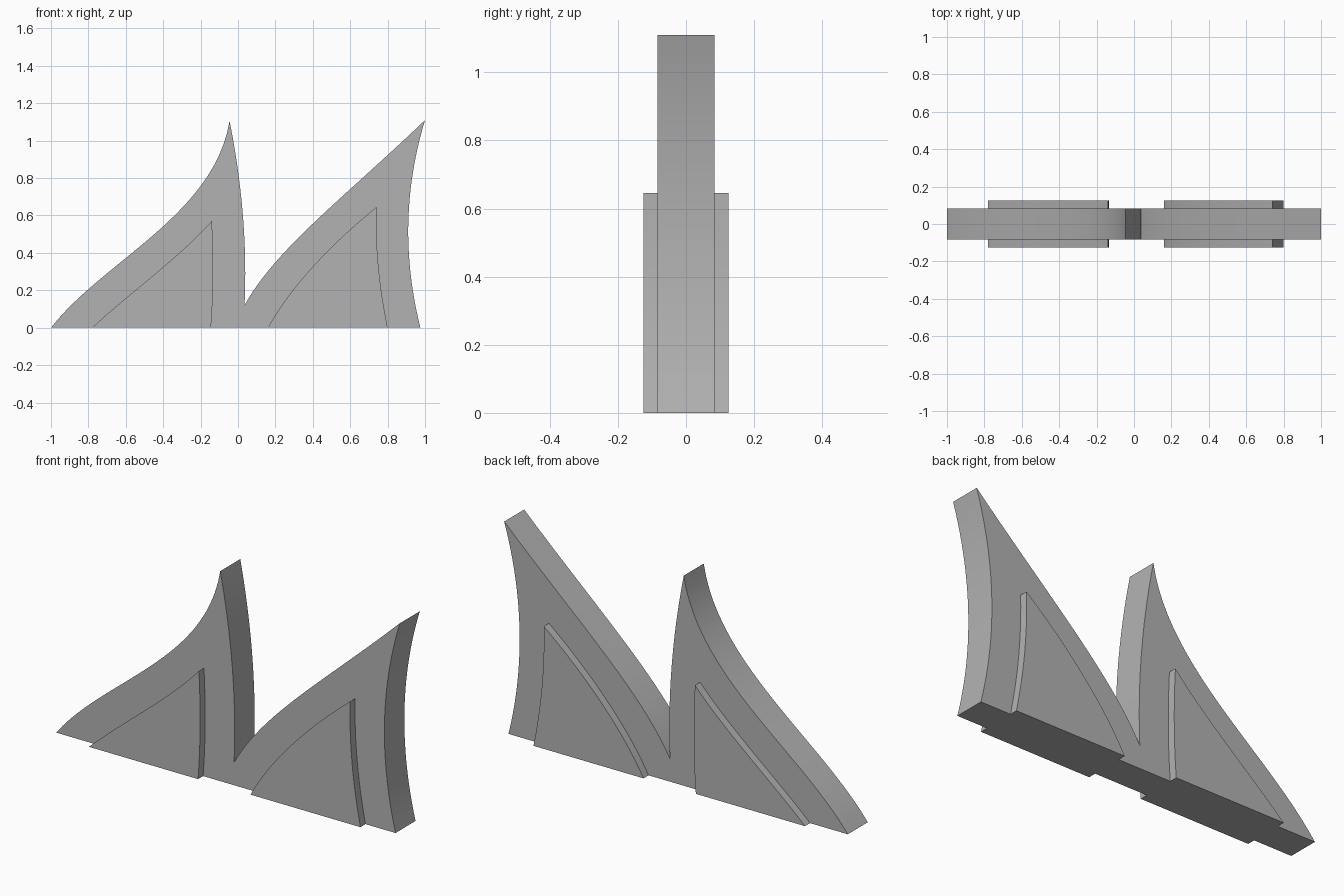
import bpy
import bmesh
from mathutils import Vector
from mathutils.geometry import interpolate_bezier

cube = bpy.data.objects.get("Cube")
if cube:
    bpy.data.objects.remove(cube)

GREY = (0.45, 0.45, 0.45, 1)
grey = bpy.data.materials.new("plain grey")
grey.use_nodes = True
grey.diffuse_color = GREY
grey.node_tree.nodes["Principled BSDF"].inputs["Base Color"].default_value = GREY


def outline(start, *segments):
    """Chain cubic segments (handle, handle, end) into a closed profile."""
    points, here = [Vector(start)], Vector(start)
    for a, b, end in segments:
        curve = interpolate_bezier(here, Vector(a), Vector(b), Vector(end), 24)
        points += [p.to_2d() for p in curve[1:]]
        here = Vector(end)
    return points


def slab(name, points, y_front, y_back):
    """Extrude an x-z profile along y."""
    bm = bmesh.new()
    face = bm.faces.new([bm.verts.new((p.x, y_front, p.y)) for p in points])
    result = bmesh.ops.extrude_face_region(bm, geom=[face])
    moved = [v for v in result["geom"] if isinstance(v, bmesh.types.BMVert)]
    bmesh.ops.translate(bm, verts=moved, vec=(0, y_back - y_front, 0))
    bmesh.ops.recalc_face_normals(bm, faces=bm.faces)
    mesh = bpy.data.meshes.new(name)
    bm.to_mesh(mesh)
    bm.free()
    mesh.materials.append(grey)
    obj = bpy.data.objects.new(name, mesh)
    bpy.context.collection.objects.link(obj)
    bpy.ops.object.select_all(action="DESELECT")
    obj.select_set(True)
    bpy.context.view_layer.objects.active = obj
    bpy.ops.object.shade_smooth_by_angle()
    return obj


BODY, PANEL = 0.083, 0.125

# Twin-peaked body
body = outline(
    (-1, 0),
    ((-0.72, 0.36), (-0.13, 0.6), (-0.045, 1.105)),
    ((0.02, 0.78), (0.05, 0.45), (0.035, 0.12)),
    ((0.2, 0.42), (0.55, 0.68), (1, 1.11)),
    ((0.89, 0.75), (0.88, 0.38), (0.975, 0)),
)
slab("twin_peak_body", body, -BODY, BODY)

# Raised panels on both faces
panels = {
    "right_panel": outline(
        (-0.78, 0),
        ((-0.6, 0.17), (-0.32, 0.37), (-0.14, 0.57)),
        ((-0.13, 0.38), (-0.13, 0.19), (-0.145, 0)),
    ),
    "left_panel": outline(
        (0.16, 0),
        ((0.28, 0.22), (0.5, 0.45), (0.74, 0.645)),
        ((0.735, 0.4), (0.76, 0.2), (0.8, 0)),
    ),
}
for name, points in panels.items():
    for side, sign in (("front", -1), ("back", 1)):
        slab(f"{side}_{name}", points, sign * BODY, sign * PANEL)
